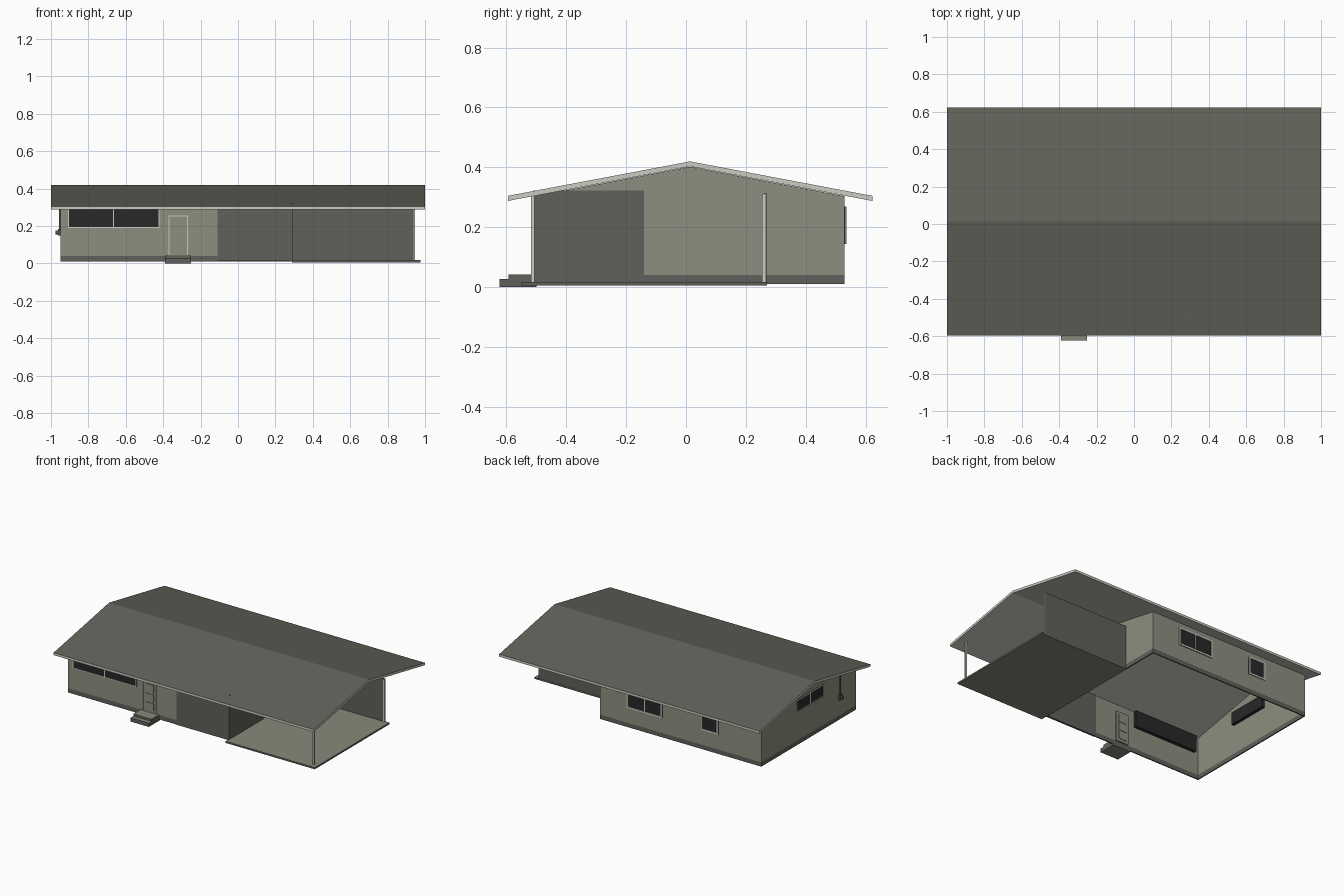
import bpy, bmesh

if "Cube" in bpy.data.objects:
    bpy.data.objects.remove(bpy.data.objects["Cube"])

def material(name, r, g, b):
    m = bpy.data.materials.new(name)
    m.diffuse_color = (r, g, b, 1)
    m.use_nodes = True
    m.node_tree.nodes["Principled BSDF"].inputs["Base Color"].default_value = m.diffuse_color
    return m

WALL = material("sage wall", 0.268, 0.275, 0.215)
STONE = material("dark panel", 0.117, 0.119, 0.103)
ROOF = material("roof grey", 0.123, 0.121, 0.102)
TRIM = material("pale trim", 0.60, 0.60, 0.54)
GLASS = material("dark glass", 0.021, 0.021, 0.022)
CONCRETE = material("concrete", 0.245, 0.252, 0.197)
METAL = material("meter grey", 0.09, 0.09, 0.085)

def finish(name, bm, *mats):
    bmesh.ops.recalc_face_normals(bm, faces=bm.faces)
    me = bpy.data.meshes.new(name)
    bm.to_mesh(me)
    bm.free()
    for m in mats:
        me.materials.append(m)
    ob = bpy.data.objects.new(name, me)
    bpy.context.collection.objects.link(ob)
    return ob

def box(name, x0, x1, y0, y1, z0, z1, mat, side_mat=None):
    """Axis-aligned box; side_mat optionally colours the upright faces."""
    bm = bmesh.new()
    bmesh.ops.create_cube(bm, size=1)
    for v in bm.verts:
        v.co = ((x0 + x1) / 2 + v.co.x * (x1 - x0),
                (y0 + y1) / 2 + v.co.y * (y1 - y0),
                (z0 + z1) / 2 + v.co.z * (z1 - z0))
    bm.normal_update()
    for f in bm.faces:
        f.material_index = 1 if side_mat and abs(f.normal.z) < 0.5 else 0
    return finish(name, bm, mat, *([side_mat] if side_mat else []))

def extrude_x(profile, x0, x1):
    """Prism from a (y, z) profile running along x."""
    bm = bmesh.new()
    f = bm.faces.new([bm.verts.new((x0, y, z)) for y, z in profile])
    g = bmesh.ops.extrude_face_region(bm, geom=[f])["geom"]
    bmesh.ops.translate(bm, vec=(x1 - x0, 0, 0),
                        verts=[v for v in g if isinstance(v, bmesh.types.BMVert)])
    # restore the starting cap if the extrusion removed it
    if len(bm.faces) == len(profile) + 1:
        bm.faces.new([v for v in bm.verts if abs(v.co.x - x0) < 1e-6])
    bmesh.ops.recalc_face_normals(bm, faces=bm.faces)
    return bm

# Main dimensions
L, R, F, B = -0.95, 0.29, -0.51, 0.53
RIDGE, SLOPE = 0.0135, 0.19
T = 0.008

def under(y):
    return 0.402 - SLOPE * abs(y - RIDGE)

# Gabled roof slab: grey on top, pale edges and soffit
e0, e1 = -0.595, 0.622
bm = extrude_x([(e0, 0.288), (RIDGE, 0.403), (e1, 0.288),
                (e1, 0.305), (RIDGE, 0.42), (e0, 0.305)], -1, 1)
for f in bm.faces:
    f.material_index = 0 if f.normal.z > 0.5 else 1
finish("roof", bm, ROOF, TRIM)

# Gable end walls
gable = [(F, 0.04), (B, 0.04), (B, under(B)), (RIDGE, under(RIDGE)), (F, under(F))]
finish("left_gable_wall", extrude_x(gable, L, L + T), WALL)
finish("right_gable_wall", extrude_x(gable, R - T, R), WALL)

# Long walls
box("front_wall", L, -0.11, F, F + T, 0.04, under(F), WALL)
box("back_wall", L, R, B - T, B, 0.04, under(B), WALL)

# Dark foundation band
box("front_base", L, -0.11, F, F + T, 0.01, 0.04, STONE)
box("back_base", L, R, B - T, B, 0.01, 0.04, STONE)
box("left_base", L, L + T, F, B, 0.01, 0.04, STONE)
box("right_base", R - T, R, F, B, 0.01, 0.04, STONE)

# Dark wall panels wrapping the front right corner
box("front_dark_panel", -0.11, R + 0.004, F - 0.006, F + T, 0.012, 0.315, STONE)
box("side_dark_panel", R - 0.001, R + 0.005, F, -0.14, 0.012, 0.323, STONE)

# Carport
box("carport_slab", R, 0.975, -0.55, 0.27, 0.006, 0.018, CONCRETE, STONE)
box("carport_back_wall", R, 0.945, 0.26, 0.268, 0.018, 0.315, STONE)
for name, y in (("front_post", -0.512), ("back_post", 0.26)):
    box(name, 0.935, 0.947, y - 0.006, y + 0.006, 0.016, 0.312, TRIM)

def on_wall(name, side, a0, a1, d0, d1, z0, z1, mat):
    """Box on a wall: a runs along the wall, d is distance outward."""
    if side == "front":
        return box(name, a0, a1, F - d1, F - d0, z0, z1, mat)
    if side == "back":
        return box(name, a0, a1, B + d0, B + d1, z0, z1, mat)
    return box(name, L - d1, L - d0, a0, a1, z0, z1, mat)

def frame(name, side, a0, a1, z0, z1, w, out, mat):
    on_wall(name + "_bottom", side, a0, a1, 0, out, z0, z0 + w, mat)
    on_wall(name + "_top", side, a0, a1, 0, out, z1 - w, z1, mat)
    on_wall(name + "_side_a", side, a0, a0 + w, 0, out, z0, z1, mat)
    on_wall(name + "_side_b", side, a1 - w, a1, 0, out, z0, z1, mat)

def window(name, side, a0, a1, z0, z1, w, depth, mullions):
    on_wall(name + "_glass", side, a0, a1, -depth, 0.002, z0, z1, GLASS)
    frame(name + "_frame", side, a0, a1, z0, z1, w, 0.006, TRIM)
    for i in range(mullions):
        a = a0 + (a1 - a0) * (i + 1) / (mullions + 1)
        on_wall(name + "_mullion", side, a - 0.003, a + 0.003, 0, 0.005, z0, z1, TRIM)

# Windows
window("front_window", "front", -0.91, -0.42, 0.19, 0.302, 0.006, 0.03, 1)
window("left_window", "left", -0.15, 0.145, 0.24, 0.325, 0.006, 0.03, 1)
window("back_wide_window", "back", -0.19, 0.08, 0.145, 0.27, 0.01, 0.0, 1)
window("back_small_window", "back", -0.62, -0.49, 0.145, 0.27, 0.01, 0.0, 0)

# Front door with three raised panels
on_wall("door", "front", -0.368, -0.272, -0.016, 0.003, 0.04, 0.253, WALL)
frame("door_frame", "front", -0.372, -0.268, 0.04, 0.257, 0.005, 0.006, TRIM)
for z0, z1 in ((0.06, 0.11), (0.12, 0.17), (0.18, 0.235)):
    on_wall("door_panel", "front", -0.352, -0.288, -0.019, 0.006, z0, z1, WALL)

# Entry steps, dark sides with light treads
box("upper_step", -0.39, -0.25, -0.592, F, 0.005, 0.042, CONCRETE, STONE)
box("lower_step", -0.39, -0.25, -0.622, -0.50, 0, 0.027, CONCRETE, STONE)

# Utility meter and conduit on the left wall
on_wall("conduit", "left", -0.333, -0.327, 0, 0.008, 0.16, 0.335, METAL)
on_wall("meter_box", "left", -0.343, -0.317, 0, 0.012, 0.15, 0.185, METAL)
bm = bmesh.new()
bmesh.ops.create_cone(bm, cap_ends=True, segments=12, radius1=0.011, radius2=0.011, depth=0.014)
for v in bm.verts:
    x, y, z = v.co
    v.co = (L - 0.018 + z, -0.33 + y, 0.166 + x)
finish("meter_dial", bm, METAL)
